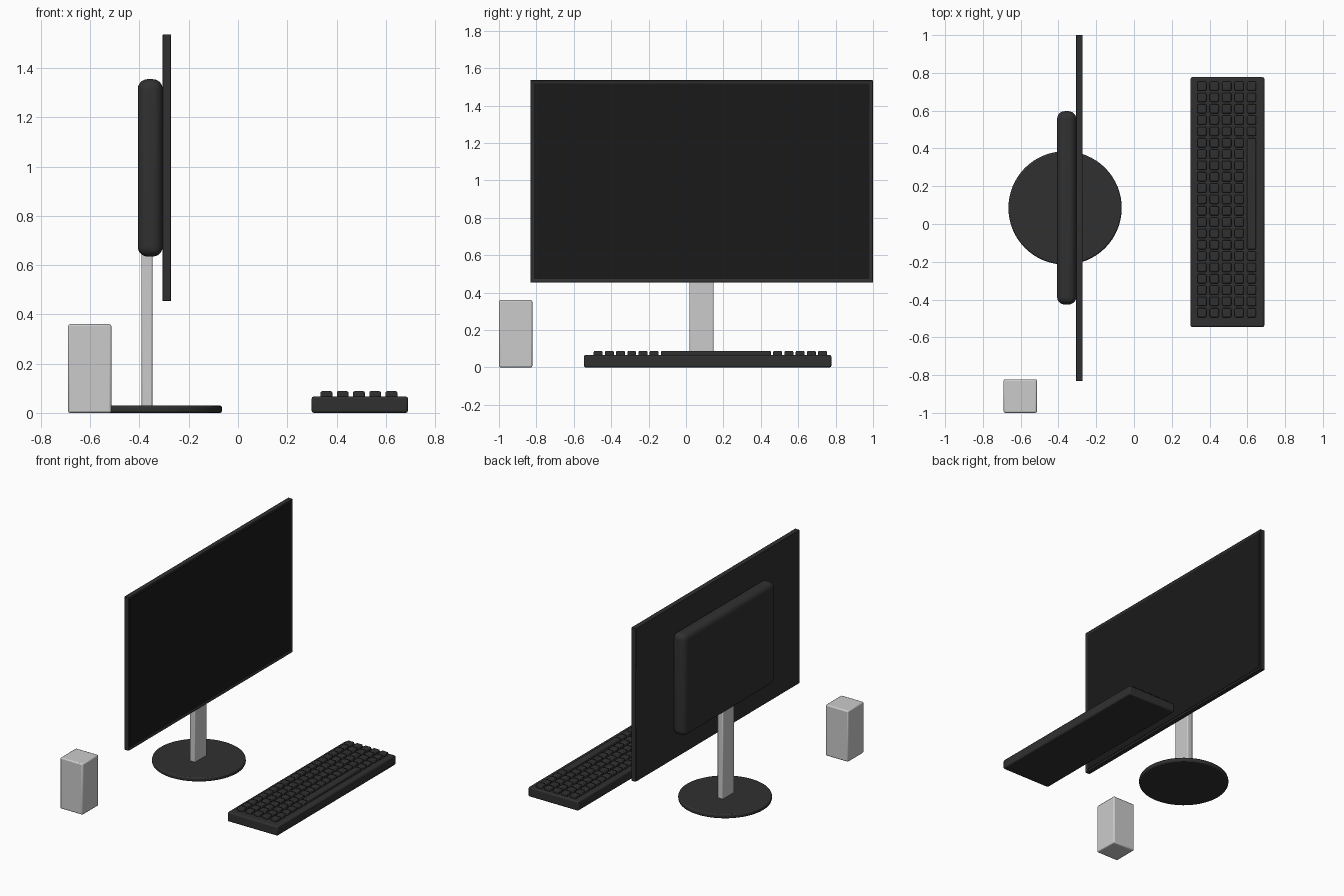
import bpy, bmesh
from mathutils import Matrix, Vector

if "Cube" in bpy.data.objects:
    bpy.data.objects.remove(bpy.data.objects["Cube"])


def material(name, rgb):
    m = bpy.data.materials.new(name)
    m.diffuse_color = (*rgb, 1)
    m.use_nodes = True
    m.node_tree.nodes["Principled BSDF"].inputs["Base Color"].default_value = m.diffuse_color
    return m


DARK = material("dark_plastic", (0.03, 0.03, 0.03))
BLACK = material("screen_black", (0.01, 0.01, 0.011))


def finish(name, bm, mat=None, bevel=0.0, segs=2):
    me = bpy.data.meshes.new(name)
    bm.to_mesh(me)
    bm.free()
    ob = bpy.data.objects.new(name, me)
    bpy.context.collection.objects.link(ob)
    if mat:
        me.materials.append(mat)
    if bevel:
        mod = ob.modifiers.new("bevel", 'BEVEL')
        mod.width, mod.segments = bevel, segs
        mod.limit_method = 'ANGLE'
    bpy.ops.object.select_all(action='DESELECT')
    ob.select_set(True)
    bpy.context.view_layer.objects.active = ob
    bpy.ops.object.shade_smooth_by_angle()
    return ob


def add_box(bm, x, y, z):
    """Box from (min, max) pairs."""
    lo, hi = Vector((x[0], y[0], z[0])), Vector((x[1], y[1], z[1]))
    m = Matrix.Translation((lo + hi) / 2) @ Matrix.Diagonal((*(hi - lo), 1))
    bmesh.ops.create_cube(bm, size=1, matrix=m)


def box(name, x, y, z, mat=None, bevel=0.0, segs=2):
    bm = bmesh.new()
    add_box(bm, x, y, z)
    return finish(name, bm, mat, bevel, segs)


# Monitor frame: slab with the front face inset and recessed for the screen
bm = bmesh.new()
add_box(bm, (-0.307, -0.271), (-0.832, 1.0), (0.454, 1.536))
front = max(bm.faces, key=lambda f: f.calc_center_median().x)
bmesh.ops.inset_region(bm, faces=[front], thickness=0.018)
bmesh.ops.translate(bm, verts=front.verts, vec=(-0.006, 0, 0))
finish("monitor_frame", bm, DARK, 0.003)

# Screen panel seated in the recess
box("screen", (-0.279, -0.274), (-0.8135, 0.9815), (0.4725, 1.5175), BLACK)

# Rounded housing on the back
box("rear_housing", (-0.407, -0.306), (-0.426, 0.597), (0.635, 1.355), DARK, 0.04, 6)

# Stand post and round foot
box("stand_post", (-0.391, -0.348), (0.018, 0.147), (0.02, 0.70), None, 0.005)
bm = bmesh.new()
bmesh.ops.create_cone(bm, cap_ends=True, segments=64, radius1=0.3, radius2=0.3,
                      depth=0.03, matrix=Matrix.Translation((-0.365, 0.085, 0.015)))
finish("stand_base", bm, DARK, 0.008)

# Speaker
box("speaker", (-0.69, -0.514), (-1.0, -0.822), (0.0, 0.36), None, 0.008)

# Keyboard body
box("keyboard_body", (0.299, 0.69), (-0.546, 0.777), (0.0, 0.067), DARK, 0.009)

# Keys: five columns of 21, the last one interrupted by the space bar
bm = bmesh.new()
Z = (0.062, 0.088)
H = 0.024
for c in range(5):
    x = 0.359 + c * 0.066
    for r in range(21):
        if c == 4 and 6 <= r <= 15:
            continue
        y = -0.47 + r * 0.06
        add_box(bm, (x - H, x + H), (y - H, y + H), Z)
add_box(bm, (0.623 - H, 0.623 + H), (-0.134, 0.454), Z)
finish("keys", bm, DARK, 0.006)
